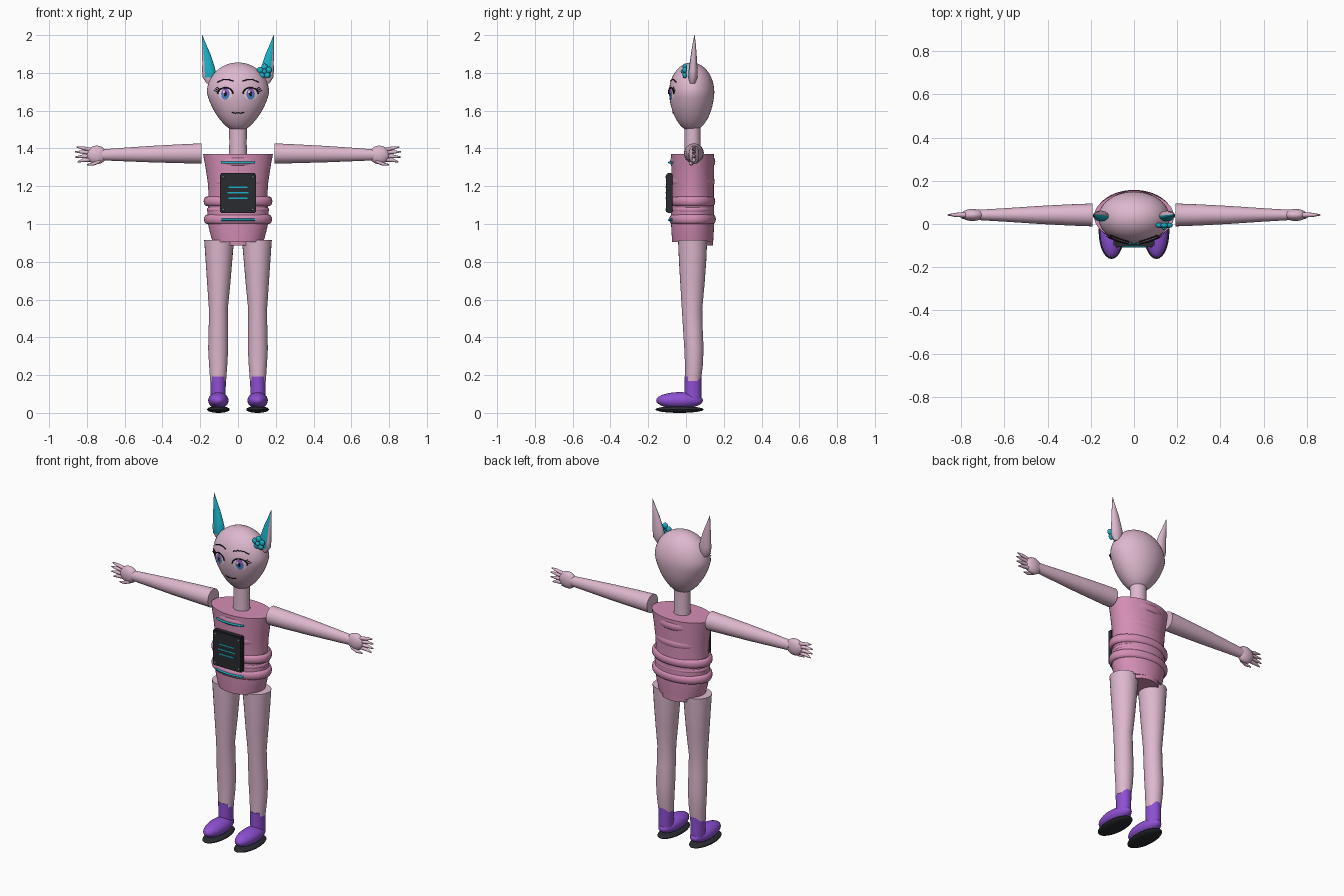
import bpy, bmesh, math
from mathutils import Vector

if "Cube" in bpy.data.objects:
    bpy.data.objects.remove(bpy.data.objects["Cube"])


def material(name, r, g, b):
    m = bpy.data.materials.new(name)
    m.use_nodes = True
    m.diffuse_color = (r, g, b, 1)
    m.node_tree.nodes["Principled BSDF"].inputs["Base Color"].default_value = (r, g, b, 1)
    return m


SKIN = material("soft_pink_skin", 0.73, 0.48, 0.62)
SUIT = material("rose_suit", 0.66, 0.27, 0.46)
PURPLE = material("purple_shoe", 0.27, 0.08, 0.65)
CYAN = material("cyan_accent", 0.01, 0.44, 0.57)
DARK = material("charcoal", 0.022, 0.024, 0.03)
BLACK = material("lash_black", 0.01, 0.008, 0.014)
GREY = material("screw_grey", 0.2, 0.2, 0.22)
WHITE = material("eye_white", 0.85, 0.82, 0.88)
VIOLET = material("iris_violet", 0.3, 0.1, 0.5)
BLUE = material("iris_blue", 0.05, 0.3, 0.7)
MID = 0.035   # depth of the body's centre line


def finish(name, bm, *mats, smooth=True):
    bmesh.ops.recalc_face_normals(bm, faces=bm.faces)
    me = bpy.data.meshes.new(name)
    bm.to_mesh(me)
    bm.free()
    ob = bpy.data.objects.new(name, me)
    bpy.context.collection.objects.link(ob)
    for m in mats:
        me.materials.append(m)
    if smooth:
        bpy.ops.object.select_all(action='DESELECT')
        ob.select_set(True)
        bpy.context.view_layer.objects.active = ob
        bpy.ops.object.shade_smooth_by_angle(angle=math.radians(40))
    return ob


def loft(name, rings, *mats, axis='z', seg=28):
    """Skin elliptical rings (centre, radius a, radius b) stacked along an axis."""
    bm = bmesh.new()
    loops = []
    for c, a, b in rings:
        loop = []
        for i in range(seg):
            t = math.tau * i / seg
            u, v = a * math.cos(t), b * math.sin(t)
            loop.append(bm.verts.new(Vector(c) + Vector((u, v, 0) if axis == 'z' else (0, u, v))))
        loops.append(loop)
    for p, q in zip(loops, loops[1:]):
        for i in range(seg):
            j = (i + 1) % seg
            bm.faces.new((p[i], p[j], q[j], q[i]))
    bm.faces.new(loops[0])
    bm.faces.new(loops[-1])
    return finish(name, bm, *mats)


def ball(name, loc, radii, mat, seg=28):
    bm = bmesh.new()
    bmesh.ops.create_uvsphere(bm, u_segments=seg, v_segments=seg // 2, radius=1)
    for v in bm.verts:
        v.co = Vector(loc) + Vector(v.co[i] * radii[i] for i in range(3))
    return finish(name, bm, mat)


def torus(name, z, rx, ry, tube, height, mat):
    bm = bmesh.new()
    n, k = 48, 12
    grid = []
    for i in range(n):
        t = math.tau * i / n
        row = []
        for j in range(k):
            p = math.tau * j / k
            d = tube * math.cos(p)
            row.append(bm.verts.new(((rx + d) * math.cos(t), MID + (ry + d) * math.sin(t),
                                     z + height * math.sin(p))))
        grid.append(row)
    for i in range(n):
        for j in range(k):
            a, b = grid[i], grid[(i + 1) % n]
            bm.faces.new((a[j], b[j], b[(j + 1) % k], a[(j + 1) % k]))
    return finish(name, bm, mat)


def box(name, loc, size, mat, bevel=0.0):
    bm = bmesh.new()
    bmesh.ops.create_cube(bm, size=1)
    for v in bm.verts:
        v.co = Vector(loc) + Vector(v.co[i] * size[i] for i in range(3))
    if bevel:
        bmesh.ops.bevel(bm, geom=bm.edges[:], offset=bevel, segments=2, affect='EDGES')
    return finish(name, bm, mat, smooth=False)


def stroke(name, points, radius, mat):
    cu = bpy.data.curves.new(name, 'CURVE')
    cu.dimensions = '3D'
    cu.bevel_depth, cu.bevel_resolution, cu.use_fill_caps = radius, 2, True
    sp = cu.splines.new('POLY')
    sp.points.add(len(points) - 1)
    for p, co in zip(sp.points, points):
        p.co = (*co, 1)
    cu.materials.append(mat)
    bpy.context.collection.objects.link(bpy.data.objects.new(name, cu))


# Egg-shaped head, narrowing to the chin
HEAD_Z = 1.695


def head_radii(z):
    t = (z - HEAD_Z) / (0.16 if z > HEAD_Z else 0.205)
    s = math.sqrt(max(0, 1 - t * t))
    low = max(0, -t)
    return 0.165 * s * (1 - 0.28 * low), 0.12 * s * (1 - 0.08 * low)


def on_face(x, z, lift):
    rx, ry = head_radii(z)
    return (x, 0.03 - ry * math.sqrt(max(0, 1 - (x / rx) ** 2)) - lift, z)


rings = []
for i in range(25):
    a = math.pi * (0.01 + 0.98 * i / 24)
    z = HEAD_Z - math.cos(a) * (0.16 if a > math.pi / 2 else 0.205)
    rings.append(((0, 0.03, z), *head_radii(z)))
loft("head", rings, SKIN, seg=40)
loft("neck", [((0, MID, 1.36), .048, .044), ((0, MID, 1.43), .046, .042), ((0, MID, 1.53), .048, .043)], SKIN)


def decal(name, x, z, rx, rz, lift, mat):
    """Thin elliptical patch wrapped onto the face."""
    bm = bmesh.new()
    bmesh.ops.create_circle(bm, cap_ends=True, cap_tris=True, segments=24, radius=1)
    bmesh.ops.subdivide_edges(bm, edges=bm.edges[:], cuts=2, use_grid_fill=True)
    for v in bm.verts:
        v.co = on_face(x + v.co.x * rx, z + v.co.y * rz, lift)
    finish(name, bm, mat)


# Face
for s, side in ((-1, "right"), (1, "left")):
    x, z = s * 0.067, 1.688
    for part, dx, dz, rx, rz, lift, mat in (
            ("eye", 0, 0, .037, .031, .002, WHITE), ("iris", 0, 0, .022, .03, .0035, VIOLET),
            ("iris_glow", 0, -.008, .016, .019, .005, BLUE), ("pupil", 0, 0, .008, .014, .0065, BLACK),
            ("glint", -.008, .012, .006, .007, .008, WHITE)):
        decal(f"{side}_{part}", x + dx, z + dz, rx, rz, lift, mat)
    lid = [on_face(x + s * .04 * math.cos(a), z + .002 + .032 * math.sin(a), .004)
           for a in (math.pi * i / 10 for i in range(11))]
    stroke(f"{side}_upper_lash", lid, .0035, BLACK)
    for k in range(3):
        h = z + .008 + .008 * k
        stroke(f"{side}_lash_flick", [on_face(s * (.107 - .006 * k), h, .004),
                                      on_face(s * (.127 - .007 * k), h + .012, .012)], .002, BLACK)
    stroke(f"{side}_brow", [on_face(s * u, w, .003) for u, w in
                            ((.025, 1.757), (.05, 1.765), (.08, 1.764), (.11, 1.751))], .0028, BLACK)
stroke("mouth", [on_face(u, w, .002) for u, w in
                 ((-.033, 1.592), (-.015, 1.586), (0, 1.588), (.015, 1.586), (.033, 1.592))], .0025, BLACK)

# Pointed ears with cyan inner faces
for s, side in ((-1, "right"), (1, "left")):
    shape = ((1.745, .148, .018, .014), (1.775, .152, .035, .024), (1.81, .154, .036, .024),
             (1.85, .159, .030, .020), (1.9, .168, .022, .015), (1.95, .179, .011, .009), (2, .189, .001, .001))
    ear = loft(f"{side}_ear", [((s * x, .035 + (z - 1.745) * .04, z), a, b) for z, x, a, b in shape], SKIN, CYAN)
    for f in ear.data.polygons:
        if f.normal.y < -0.12 and f.normal.x * s < 0.5 and f.center.z > 1.775:
            f.material_index = 1

# Flower by the left ear
ball("flower_centre", (.14, -.016, 1.808), (.012, .012, .012), CYAN, 16)
for i in range(5):
    a = math.tau * i / 5 + math.pi / 2
    ball("flower_petal", (.14 + .024 * math.cos(a), -.006, 1.808 + .024 * math.sin(a)), (.017, .012, .017), CYAN, 16)

# Torso with padded bands
loft("torso", [((0, MID, z), a, b) for z, a, b in (
    (.905, .135, .108), (.96, .15, .112), (1.03, .165, .115), (1.1, .157, .112), (1.16, .156, .112),
    (1.22, .16, .112), (1.3, .172, .113), (1.37, .185, .114))], SUIT, seg=48)
loft("torso_base", [((0, .06, .885), .1, .083), ((0, .06, .93), .105, .085)], SUIT)
for z, rx, ry in ((1.33, .135, .105), (1.225, .142, .102), (1.12, .167, .105), (1.025, .165, .108)):
    torus("torso_band", z, rx, ry, .015, .025, SUIT)
torus("waist_seam", 1.075, .154, .104, .010, .013, SUIT)
for z in (1.325, 1.022):
    stroke("glow_strip", [(x, MID - .124 * math.sqrt(1 - (x / .18) ** 2), z)
                          for x in (.088 * i / 6 for i in range(-6, 7))], .006, CYAN)

# Chest panel with lines and corner screws
box("chest_panel", (0, -.088, 1.163), (.19, .034, .212), DARK, .006)
for z, w in ((1.195, .1), (1.165, .11), (1.137, .1)):
    box("panel_line", (0, -.106, z), (w, .004, .007), CYAN)
for x in (-.078, .078):
    for z in (1.077, 1.249):
        ball("panel_screw", (x, -.105, z), (.007, .004, .007), GREY, 12)

# Limbs, built for each side
for s, side in ((-1, "right"), (1, "left")):
    loft(f"{side}_arm", [((s * x, .042, z), a, b) for x, z, a, b in (
        (.192, 1.373, .053, .054), (.3, 1.372, .049, .05), (.45, 1.37, .041, .044),
        (.6, 1.368, .031, .036), (.72, 1.366, .024, .029))], SKIN, axis='x')
    ball(f"{side}_hand", (s * .748, .042, 1.366), (.053, .028, .049), SKIN)
    for z0, z1, tip in ((1.393, 1.408, .855), (1.376, 1.382, .863), (1.358, 1.354, .863), (1.341, 1.328, .85)):
        loft(f"{side}_finger", [((s * .775, .042, z0), .012, .011), ((s * .825, .042, (z0 + z1) / 2 + .002), .01, .009),
                                ((s * tip, .042, z1), .003, .003)], SKIN, axis='x', seg=12)
    loft(f"{side}_thumb", [((s * .73, .03, 1.333), .012, .011), ((s * .765, .028, 1.318), .01, .009),
                           ((s * .8, .028, 1.314), .003, .003)], SKIN, axis='x', seg=12)
    loft(f"{side}_leg", [((s * x, y, z), a, b) for z, x, y, a, b in (
        (.17, .105, .037, .042, .042), (.25, .105, .042, .048, .047), (.34, .105, .042, .053, .051),
        (.45, .104, .036, .051, .052), (.55, .104, .032, .050, .054), (.68, .102, .034, .061, .064),
        (.8, .101, .035, .070, .072), (.915, .1, .035, .079, .077))], SKIN)
    loft(f"{side}_shoe_cuff", [((s * .105, .037, .06), .039, .044), ((s * .105, .037, .13), .04, .044),
                               ((s * .105, .037, .192), .041, .045)], PURPLE)
    ball(f"{side}_shoe", (s * .104, -.034, .066), (.054, .124, .044), PURPLE)
    ball(f"{side}_sole", (s * .104, -.034, .018), (.06, .128, .018), DARK)
